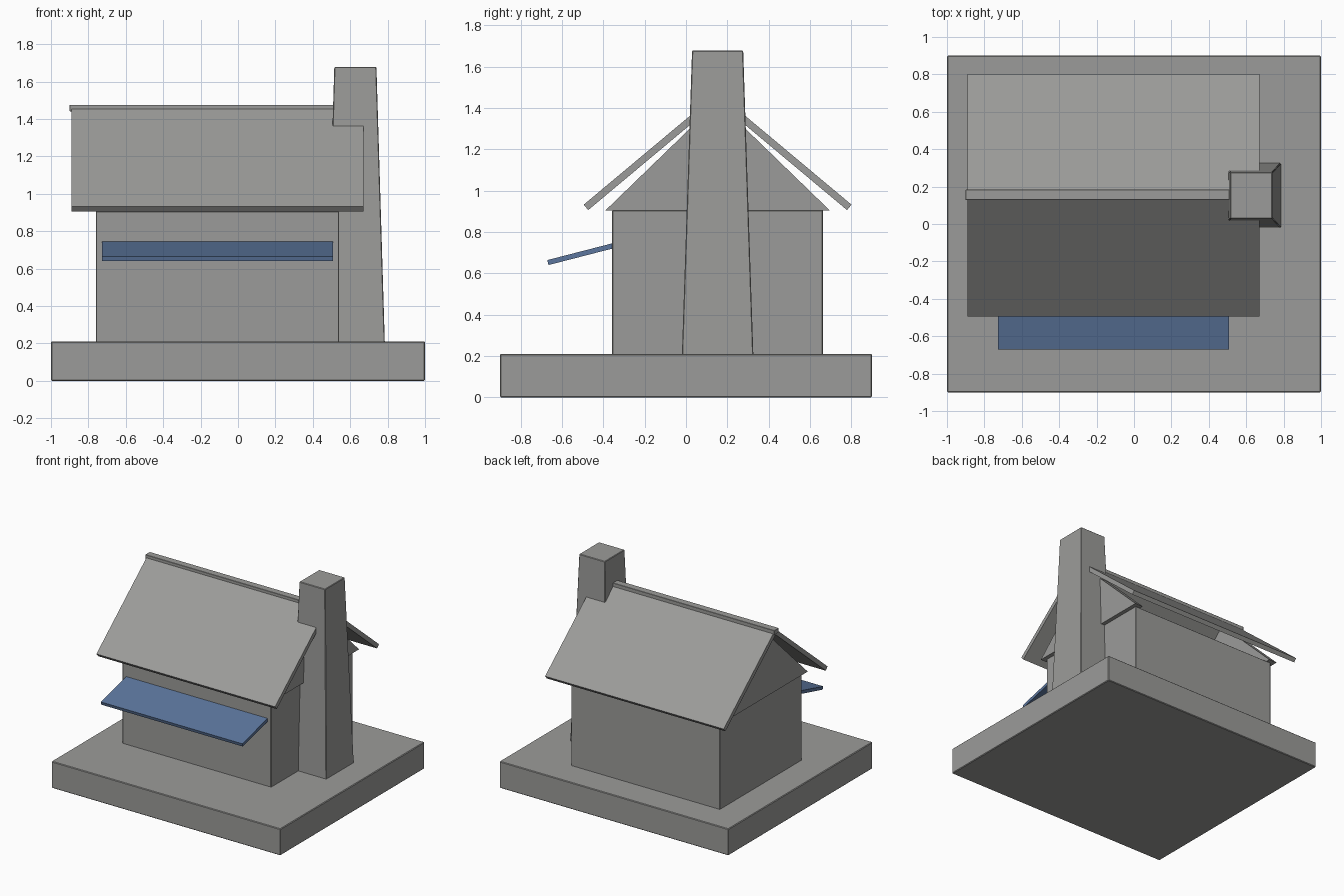
import bpy
import bmesh

cube = bpy.data.objects.get("Cube")
if cube:
    bpy.data.objects.remove(cube)

MID_Y = 0.153  # ridge line of the house


def material(name, color):
    mat = bpy.data.materials.new(name)
    mat.use_nodes = True
    mat.diffuse_color = color
    mat.node_tree.nodes["Principled BSDF"].inputs["Base Color"].default_value = color
    return mat


stone = material("stone_grey", (0.33, 0.33, 0.32, 1))
cloth = material("awning_blue", (0.107, 0.181, 0.337, 1))


def finish(name, bm, mat, bevel=0):
    bmesh.ops.recalc_face_normals(bm, faces=bm.faces)
    mesh = bpy.data.meshes.new(name)
    bm.to_mesh(mesh)
    bm.free()
    mesh.materials.append(mat)
    obj = bpy.data.objects.new(name, mesh)
    bpy.context.collection.objects.link(obj)
    if bevel:
        mod = obj.modifiers.new("edge_softening", "BEVEL")
        mod.width = bevel
        mod.segments = 1
    return obj


def block(name, x, y, z, mat, bevel=0, taper=1):
    """Box from three (min, max) ranges; taper scales the top face."""
    bm = bmesh.new()
    bmesh.ops.create_cube(bm, size=1)
    for v in bm.verts:
        s = taper if v.co.z > 0 else 1
        v.co = (sum(x) / 2 + v.co.x * s * (x[1] - x[0]),
                sum(y) / 2 + v.co.y * s * (y[1] - y[0]),
                sum(z) / 2 + v.co.z * (z[1] - z[0]))
    return finish(name, bm, mat, bevel)


def prism(name, x, profile, mat, side=1):
    """Extrude a (y from the ridge line, z) profile along x."""
    bm = bmesh.new()
    face = bm.faces.new([bm.verts.new((x[0], MID_Y + side * y, z)) for y, z in profile])
    new = bmesh.ops.extrude_face_region(bm, geom=[face])["geom"]
    bmesh.ops.translate(bm, vec=(x[1] - x[0], 0, 0),
                        verts=[g for g in new if isinstance(g, bmesh.types.BMVert)])
    return finish(name, bm, mat)


# Base and walls
block("base_slab", (-1, 1), (-0.9, 0.9), (0, 0.21), stone, 0.005)
block("house_walls", (-0.76, 0.54), (-0.357, 0.663), (0.2, 0.906), stone, 0.004)

# Thin triangular gables at both ends
gable = [(-0.543, 0.904), (0.543, 0.904), (0, 1.43)]
prism("right_gable", (-0.79, -0.72), gable, stone)
prism("left_gable", (0.50, 0.57), gable, stone)

# Two mirrored roof panels with a ridge beam
panel = [(-0.648, 0.932), (-0.02, 1.457), (0.002, 1.431), (-0.626, 0.906)]
for name, side in (("front_roof_panel", 1), ("back_roof_panel", -1)):
    prism(name, (-0.89, 0.67), panel, stone, side)
block("roof_ridge", (-0.90, 0.68), (0.128, 0.184), (1.44, 1.476), stone, 0.002)

# Tapered chimney
block("chimney", (0.47, 0.785), (-0.02, 0.326), (0.2, 1.678), stone, 0.004, taper=0.715)

# Sloping awning on the front wall
awning = [(-0.824, 0.664), (-0.49, 0.75), (-0.484, 0.726), (-0.818, 0.64)]
prism("awning", (-0.728, 0.508), awning, cloth)
